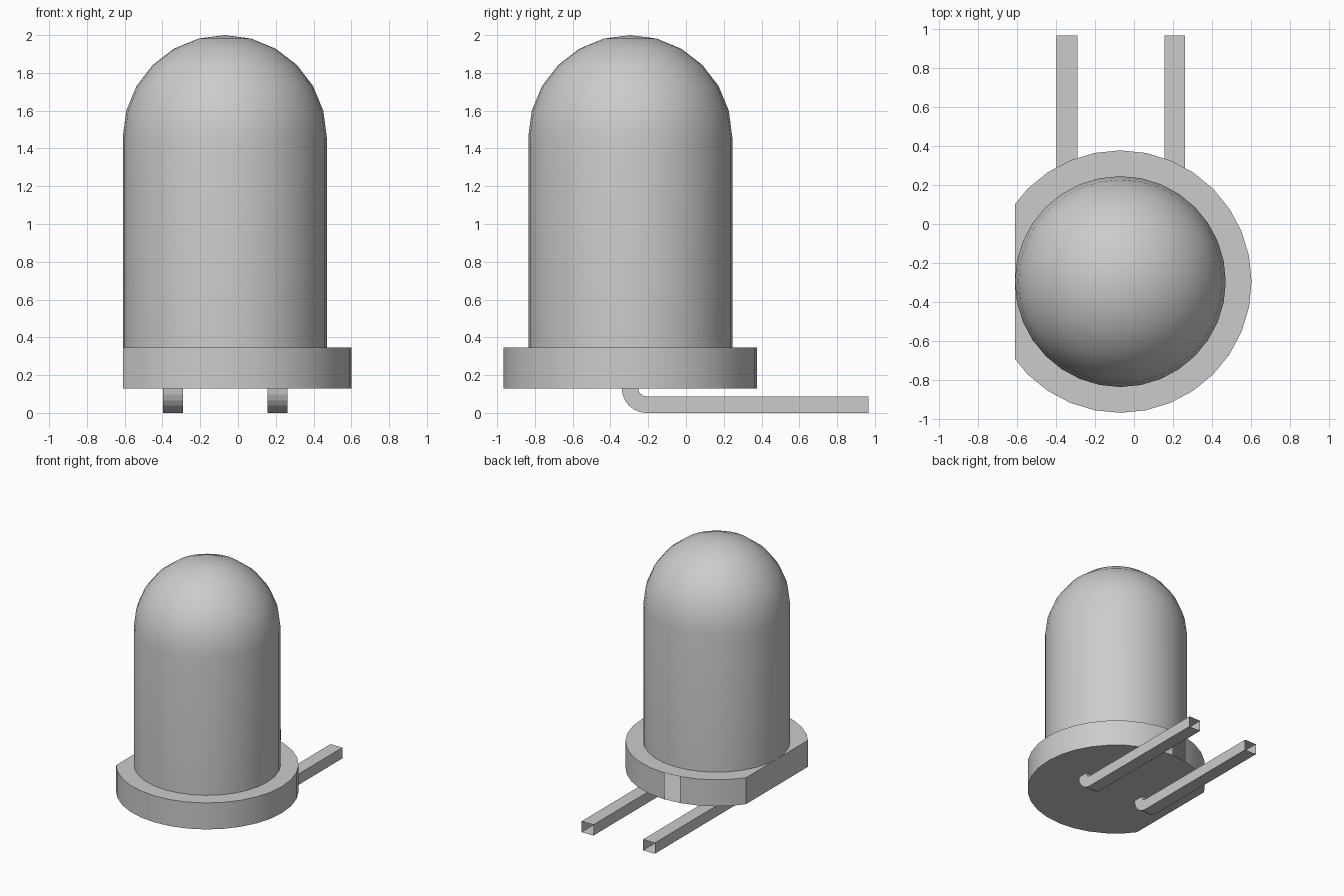
import bpy, bmesh, math
from mathutils import Vector

if "Cube" in bpy.data.objects:
    bpy.data.objects.remove(bpy.data.objects["Cube"])

CX, CY = -0.07, -0.295      # lamp axis
SEGMENTS = 32
BODY_R, RIM_R = 0.54, 0.672
RIM_LOW, RIM_TOP, DOME_Z = 0.13, 0.345, 1.46

grey = bpy.data.materials.new("plain grey")
grey.use_nodes = True
grey.diffuse_color = (0.6, 0.6, 0.6, 1)
grey.node_tree.nodes["Principled BSDF"].inputs["Base Color"].default_value = (0.6, 0.6, 0.6, 1)


def finish(name, bm, smooth_angle=None):
    mesh = bpy.data.meshes.new(name)
    bm.to_mesh(mesh)
    bm.free()
    mesh.materials.append(grey)
    obj = bpy.data.objects.new(name, mesh)
    bpy.context.collection.objects.link(obj)
    if smooth_angle:
        bpy.ops.object.select_all(action="DESELECT")
        bpy.context.view_layer.objects.active = obj
        obj.select_set(True)
        bpy.ops.object.shade_smooth_by_angle(angle=math.radians(smooth_angle))
    return obj


# Domed bulb: straight wall and quarter arc turned about the axis
bm = bmesh.new()
profile = [(BODY_R, RIM_TOP)]
for i in range(7):
    a = math.radians(15 * i)
    profile.append((BODY_R * math.cos(a), DOME_Z + BODY_R * math.sin(a)))
verts = [bm.verts.new((CX + r, CY, z)) for r, z in profile]
edges = [bm.edges.new(pair) for pair in zip(verts, verts[1:])]
bmesh.ops.spin(bm, geom=verts + edges, cent=(CX, CY, 0), axis=(0, 0, 1),
               angle=math.tau, steps=SEGMENTS)
bmesh.ops.remove_doubles(bm, verts=bm.verts, dist=0.0005)
bmesh.ops.recalc_face_normals(bm, faces=bm.faces)
finish("domed_bulb", bm, 30)

# Base rim: disc with one side sliced flat and one narrow open slot at the back
bm = bmesh.new()
bmesh.ops.create_cone(bm, cap_ends=True, segments=SEGMENTS, radius1=RIM_R,
                      radius2=RIM_R, depth=RIM_TOP - RIM_LOW)
bmesh.ops.translate(bm, verts=bm.verts, vec=(CX, CY, (RIM_LOW + RIM_TOP) / 2))
cut = bmesh.ops.bisect_plane(bm, geom=bm.verts[:] + bm.edges[:] + bm.faces[:],
                             plane_co=(CX - BODY_R, 0, 0), plane_no=(-1, 0, 0),
                             clear_outer=True)
bmesh.ops.holes_fill(bm, edges=[e for e in bm.edges if e.is_boundary], sides=0)
bmesh.ops.recalc_face_normals(bm, faces=bm.faces)
slot_dir = Vector((-math.sin(math.pi / SEGMENTS), math.cos(math.pi / SEGMENTS), 0))
slot = [f for f in bm.faces if f.normal.dot(slot_dir) > 0.999]
bmesh.ops.delete(bm, geom=slot, context="FACES_ONLY")
finish("base_rim", bm, 30)


# Bent legs: open square tubes turning from down to backward
def leg(name, x, width=0.106):
    bm = bmesh.new()
    bend_y, bend_z, inner, outer = -0.21, 0.13, 0.042, 0.13
    rings = []
    for i in range(7):
        a = math.radians(15 * i)
        rings.append([(bend_y - r * math.cos(a), bend_z - r * math.sin(a))
                      for r in (inner, outer)])
    rings.append([(0.965, z) for _, z in rings[-1]])
    loops = []
    for (yi, zi), (yo, zo) in rings:
        corners = [(-1, yi, zi), (1, yi, zi), (1, yo, zo), (-1, yo, zo)]
        loops.append([bm.verts.new((x + s * width / 2, y, z)) for s, y, z in corners])
    for a, b in zip(loops, loops[1:]):
        for k in range(4):
            n = (k + 1) % 4
            bm.faces.new((a[k], a[n], b[n], b[k]))
    bmesh.ops.recalc_face_normals(bm, faces=bm.faces)
    finish(name, bm)


leg("left_leg", 0.208)
leg("right_leg", -0.343)
